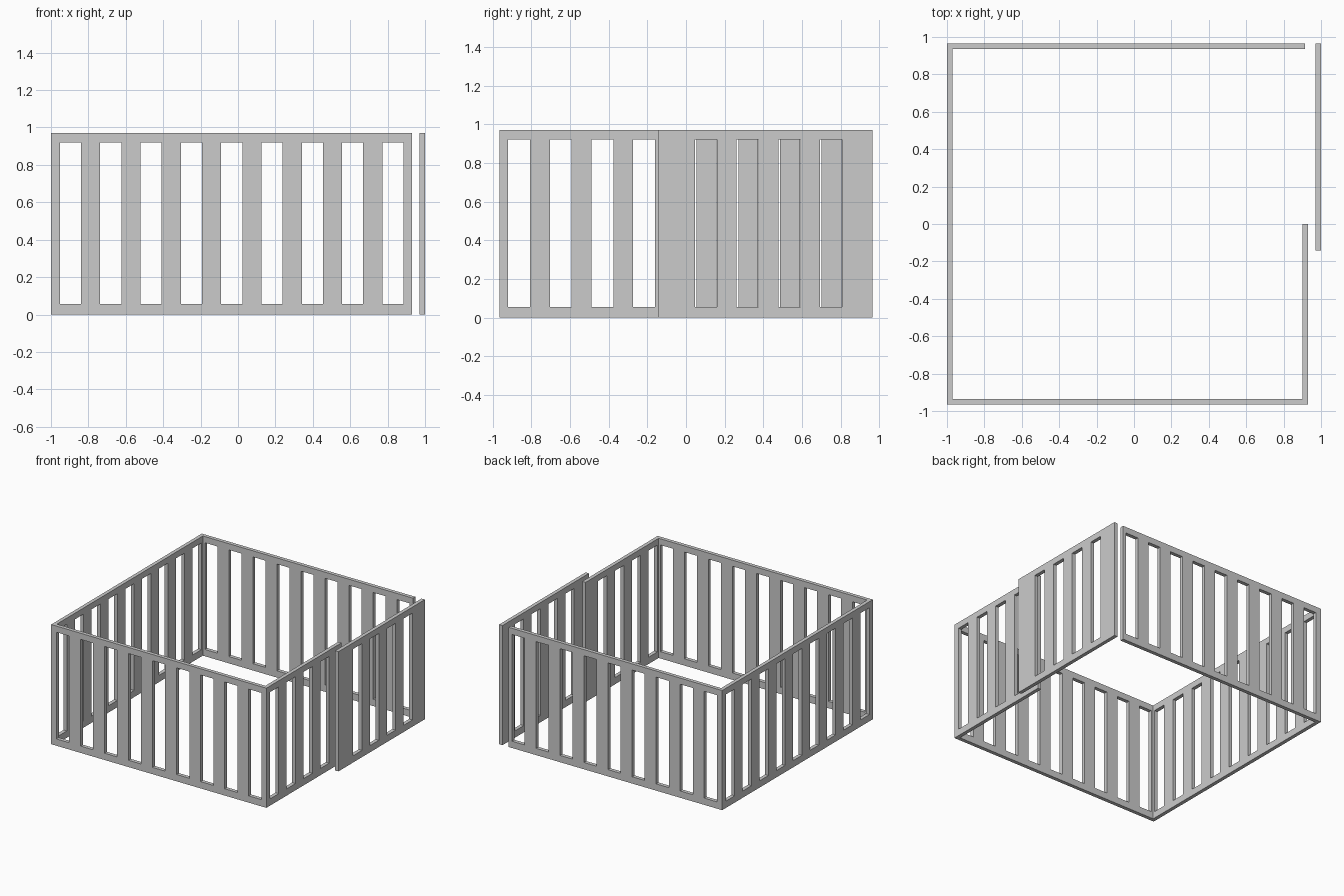
import bpy, bmesh
from mathutils import Vector

if "Cube" in bpy.data.objects:
    bpy.data.objects.remove(bpy.data.objects["Cube"])

HEIGHT, THICK = 0.97, 0.03
SILL, HEAD = 0.055, 0.92        # bottom and top of every opening
OPENING, PITCH = 0.113, 0.2155  # opening width and spacing


def slatted_panel(name, origin, along, inward, start, end, first, count):
    """Upright panel from start to end with a row of through openings."""
    along, inward = Vector(along), Vector(inward)
    us = [start]
    for i in range(count):
        us += [first + i * PITCH, first + i * PITCH + OPENING]
    us.append(end)
    zs = [0, SILL, HEAD, HEIGHT]

    bm = bmesh.new()
    grid = [[bm.verts.new(Vector(origin) + along * u + Vector((0, 0, z))) for z in zs] for u in us]
    for i in range(len(us) - 1):
        for j in range(3):
            if i % 2 and j == 1:
                continue  # opening
            bm.faces.new((grid[i][j], grid[i + 1][j], grid[i + 1][j + 1], grid[i][j + 1]))
    # give the sheet its thickness, keeping the outer face
    sheet = bm.faces[:]
    result = bmesh.ops.extrude_face_region(bm, geom=sheet, use_keep_orig=True)
    moved = [g for g in result["geom"] if isinstance(g, bmesh.types.BMVert)]
    bmesh.ops.translate(bm, verts=moved, vec=inward * THICK)
    bmesh.ops.recalc_face_normals(bm, faces=bm.faces[:])

    mesh = bpy.data.meshes.new(name)
    bm.to_mesh(mesh)
    bm.free()
    obj = bpy.data.objects.new(name, mesh)
    bpy.context.collection.objects.link(obj)
    return obj


X, Y = (1, 0, 0), (0, 1, 0)
EDGE = 0.965            # outer y of front and back
INNER = EDGE - THICK    # side walls butt against front and back

# front and back walls
slatted_panel("front_wall", (0, -EDGE, 0), X, (0, 1, 0), -1, 0.93, -0.952, 9)
slatted_panel("back_wall", (0, EDGE, 0), X, (0, -1, 0), -1, 0.915, -0.952, 9)

# left wall, and the fixed half of the right wall
slatted_panel("left_wall", (-1, 0, 0), Y, (1, 0, 0), -INNER, INNER, -0.92, 9)
slatted_panel("right_fixed_wall", (0.93, 0, 0), Y, (-1, 0, 0), -INNER, 0, -0.92, 4)

# sliding gate standing outside the right wall
slatted_panel("sliding_gate", (1, 0, 0), Y, (-1, 0, 0), -0.142, EDGE, 0.047, 4)
